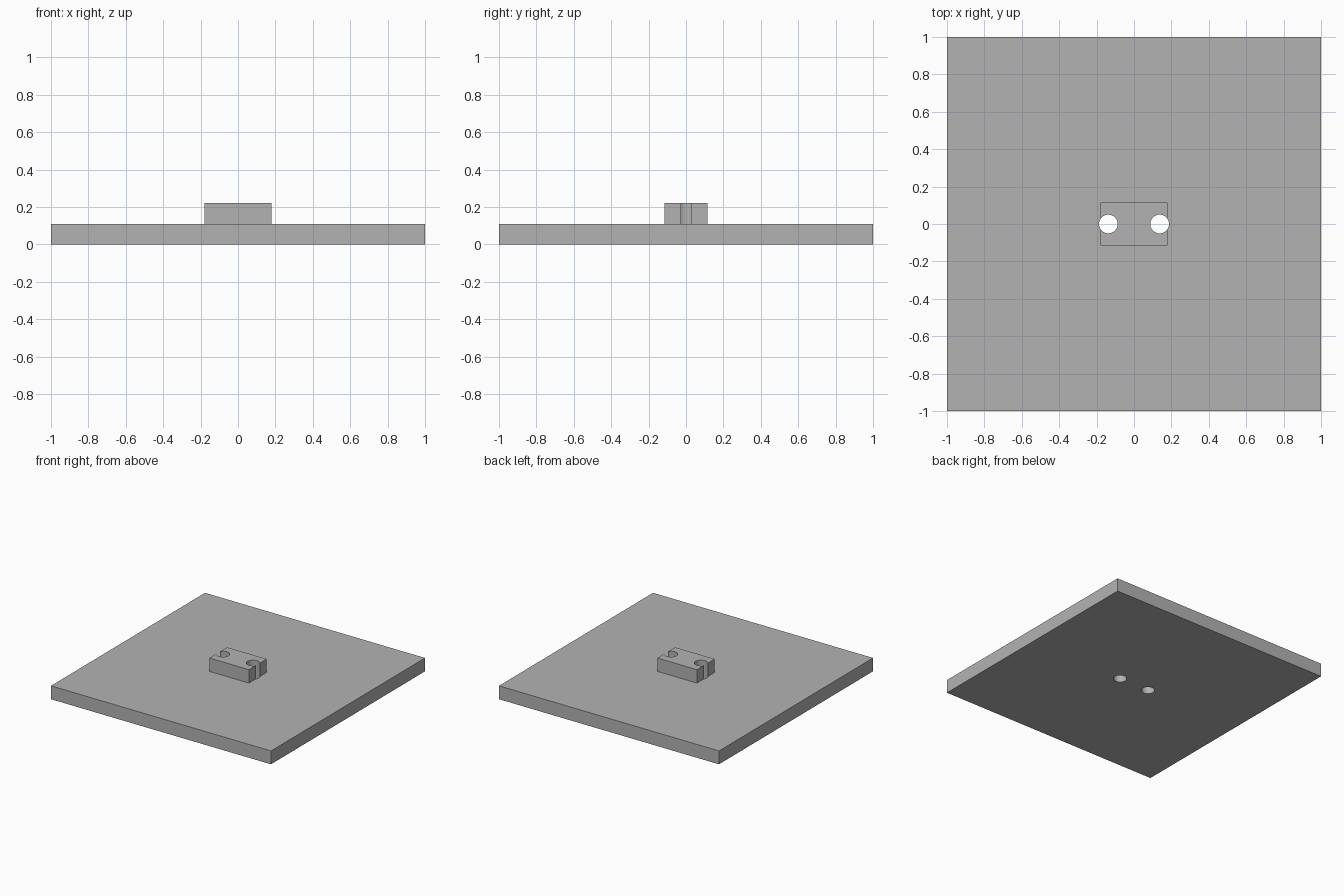
import bpy
import math

cube = bpy.data.objects.get("Cube")
if cube:
    bpy.data.objects.remove(cube, do_unlink=True)

PLATE_TOP, BLOCK_TOP = 0.11, 0.22
HOLE_X, HOLE_RADIUS = 0.137, 0.05

grey = bpy.data.materials.new("plain grey")
grey.use_nodes = True
colour = (0.45, 0.45, 0.45, 1)
grey.diffuse_color = colour
grey.node_tree.nodes["Principled BSDF"].inputs["Base Color"].default_value = colour


def box(name, width, depth, bottom, top):
    bpy.ops.mesh.primitive_cube_add(size=1, location=(0, 0, (bottom + top) / 2))
    ob = bpy.context.object
    ob.name = name
    ob.scale = (width, depth, top - bottom)
    bpy.ops.object.transform_apply(location=True, rotation=False, scale=True)
    ob.data.materials.append(grey)
    return ob


# Square base plate with a small raised block at its centre
parts = [box("base_plate", 2, 2, 0, PLATE_TOP),
         box("raised_block", 0.36, 0.23, PLATE_TOP, BLOCK_TOP)]

# Two vertical holes through both parts, breaking out of the block's ends
cutters = []
for side, name in ((-1, "right_hole_cutter"), (1, "left_hole_cutter")):
    bpy.ops.mesh.primitive_cylinder_add(vertices=48, radius=HOLE_RADIUS, depth=1,
                                        location=(side * HOLE_X, 0, PLATE_TOP))
    cutter = bpy.context.object
    cutter.name = name
    cutter.data.materials.append(grey)
    cutters.append(cutter)

for part in parts:
    bpy.context.view_layer.objects.active = part
    for cutter in cutters:
        cut = part.modifiers.new(cutter.name, "BOOLEAN")
        cut.operation = "DIFFERENCE"
        cut.solver = "EXACT"
        cut.object = cutter
        bpy.ops.object.modifier_apply(modifier=cut.name)

for cutter in cutters:
    bpy.data.objects.remove(cutter, do_unlink=True)

# Smooth hole walls, crisp edges elsewhere
bpy.ops.object.select_all(action="DESELECT")
for part in parts:
    part.select_set(True)
bpy.ops.object.shade_smooth_by_angle(angle=math.radians(30))
